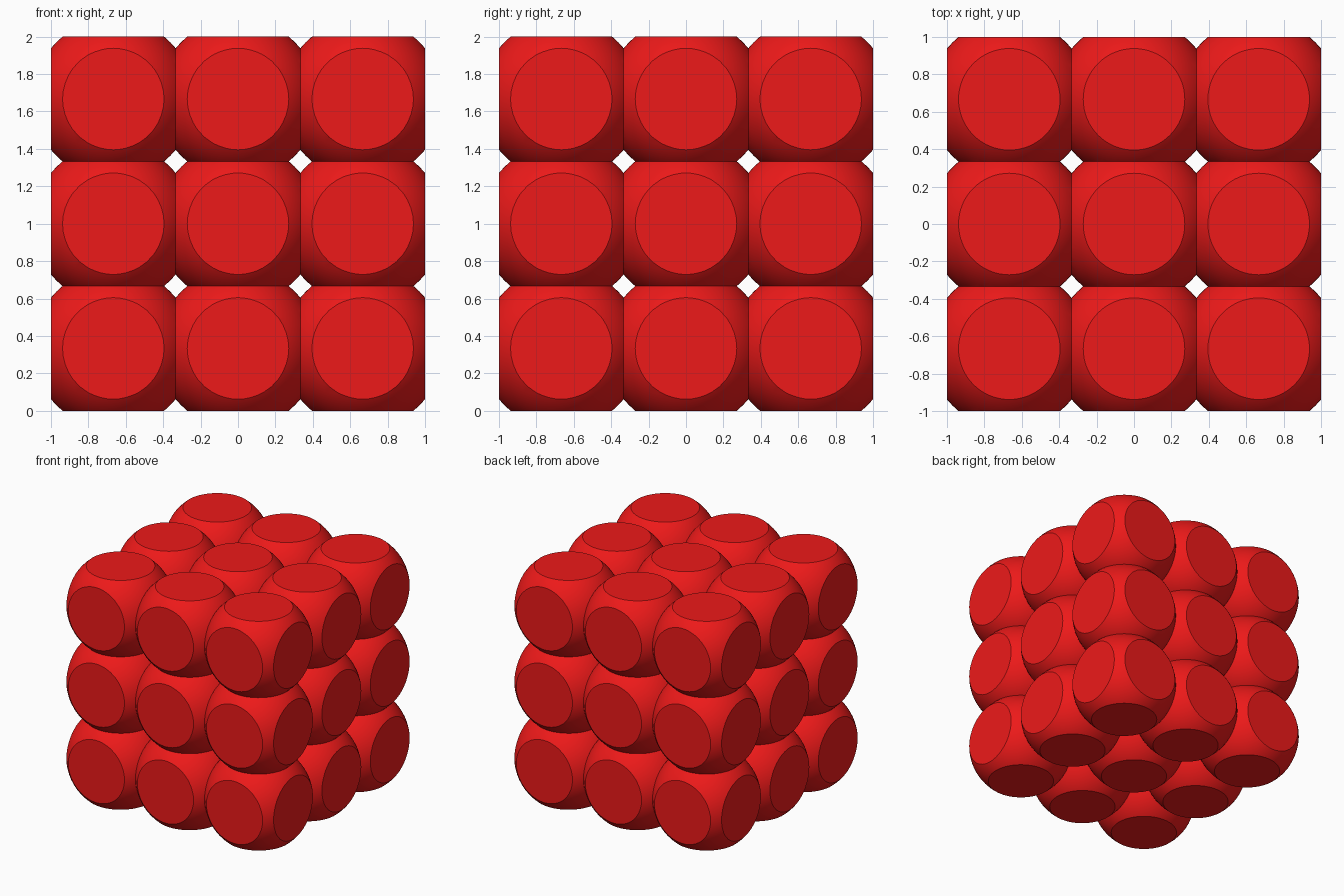
import bpy, bmesh
from mathutils import Vector

if "Cube" in bpy.data.objects:
    bpy.data.objects.remove(bpy.data.objects["Cube"])

CELL = 2 / 3      # spacing of the grid
HALF = CELL / 2   # distance from ball centre to each flat
RADIUS = 0.43     # ball radius before trimming

red = bpy.data.materials.new("red")
red.diffuse_color = (0.85, 0.01, 0.01, 1)
red.use_nodes = True
red.node_tree.nodes["Principled BSDF"].inputs["Base Color"].default_value = red.diffuse_color

# Ball trimmed flat on six sides
bm = bmesh.new()
bmesh.ops.create_uvsphere(bm, u_segments=64, v_segments=32, radius=RADIUS)
for axis in range(3):
    for sign in (-1, 1):
        normal = Vector((0, 0, 0))
        normal[axis] = sign
        cut = bmesh.ops.bisect_plane(
            bm, geom=bm.verts[:] + bm.edges[:] + bm.faces[:], dist=1e-5,
            plane_co=normal * HALF, plane_no=normal, clear_outer=True)
        rim = [e for e in cut["geom_cut"]
               if isinstance(e, bmesh.types.BMEdge) and e.is_boundary]
        bmesh.ops.edgeloop_fill(bm, edges=rim)
bmesh.ops.recalc_face_normals(bm, faces=bm.faces[:])

# Smooth ball, crisp flats
for f in bm.faces:
    f.smooth = max(abs(c) for c in f.normal) < 0.9999 or len(f.verts) < 10
for e in bm.edges:
    e.smooth = not (len(e.link_faces) == 2 and e.calc_face_angle(0) > 0.4)
mesh = bpy.data.meshes.new("trimmed_ball")
bm.to_mesh(mesh)
bm.free()
mesh.materials.append(red)

# 3 x 3 x 3 stack of balls
for i in range(3):
    for j in range(3):
        for k in range(3):
            ball = bpy.data.objects.new(f"ball_{i}_{j}_{k}", mesh)
            ball.location = ((i - 1) * CELL, (j - 1) * CELL, HALF + k * CELL)
            bpy.context.collection.objects.link(ball)
